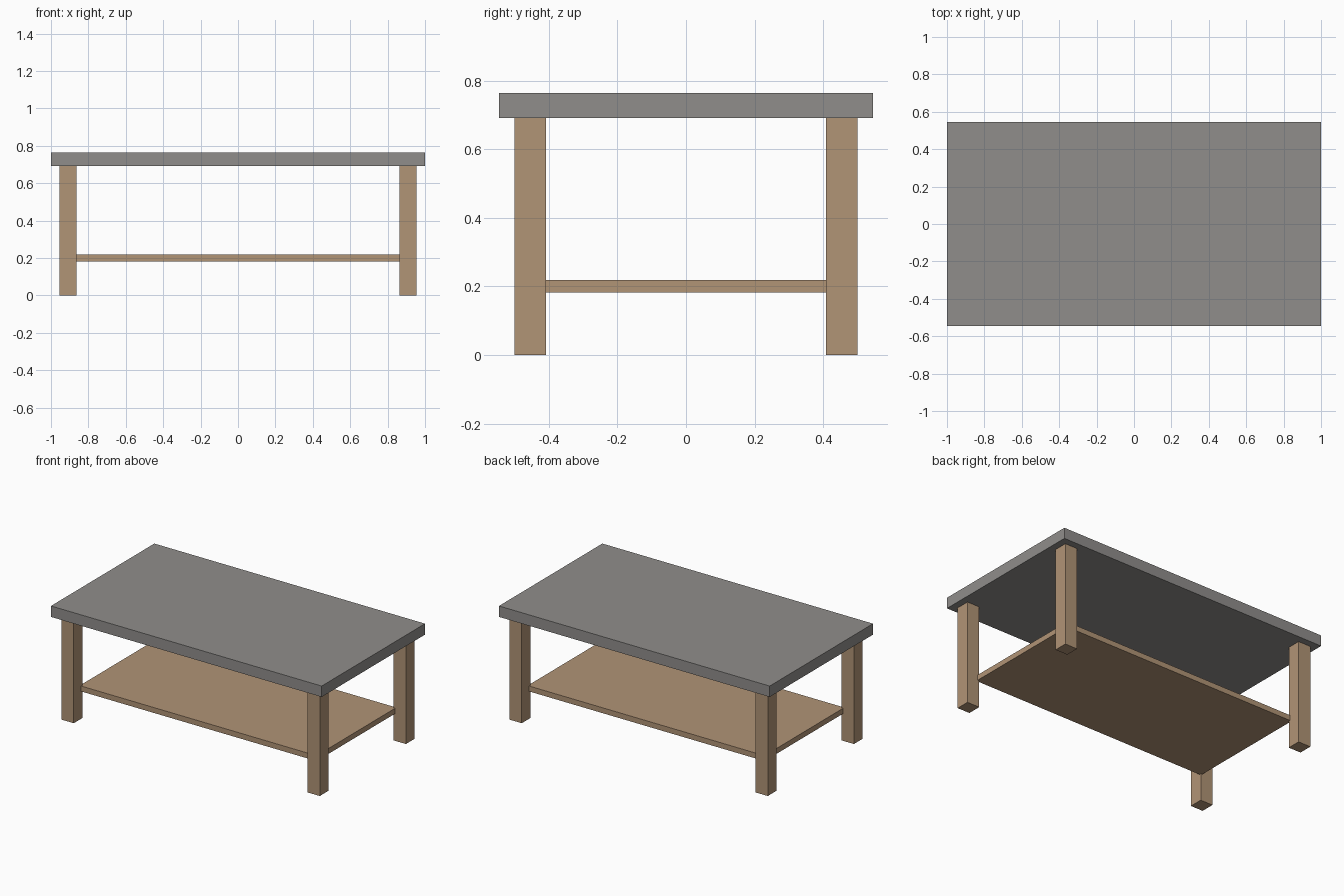
import bpy

cube = bpy.data.objects.get("Cube")
if cube:
    bpy.data.objects.remove(cube, do_unlink=True)


def make_material(name, rgb):
    mat = bpy.data.materials.new(name)
    mat.use_nodes = True
    color = (*rgb, 1.0)
    mat.diffuse_color = color
    mat.node_tree.nodes["Principled BSDF"].inputs["Base Color"].default_value = color
    return mat


def box(name, size, center, mat):
    bpy.ops.mesh.primitive_cube_add(size=1, location=center)
    obj = bpy.context.object
    obj.name = name
    obj.scale = size
    bpy.ops.object.transform_apply(location=False, rotation=False, scale=True)
    obj.data.materials.append(mat)
    return obj


stone = make_material("warm grey stone", (0.28, 0.27, 0.26))
wood = make_material("light brown wood", (0.44, 0.297, 0.182))

HEIGHT, TOP_THICK = 0.764, 0.073
LEG_WIDTH, LEG_X, LEG_Y = 0.091, 0.909, 0.4545
leg_height = HEIGHT - TOP_THICK

# Table top slab
box("table_top", (2.0, 1.091, TOP_THICK), (0, 0, HEIGHT - TOP_THICK / 2), stone)

# Lower shelf, its corners let slightly into the legs
box("lower_shelf", (1.75, 0.842, 0.036), (0, 0, 0.2), wood)

# Four square legs
for depth, sy in (("front", -1), ("back", 1)):
    for side, sx in (("right", -1), ("left", 1)):
        box(f"{depth}_{side}_leg", (LEG_WIDTH, LEG_WIDTH, leg_height),
            (sx * LEG_X, sy * LEG_Y, leg_height / 2), wood)
